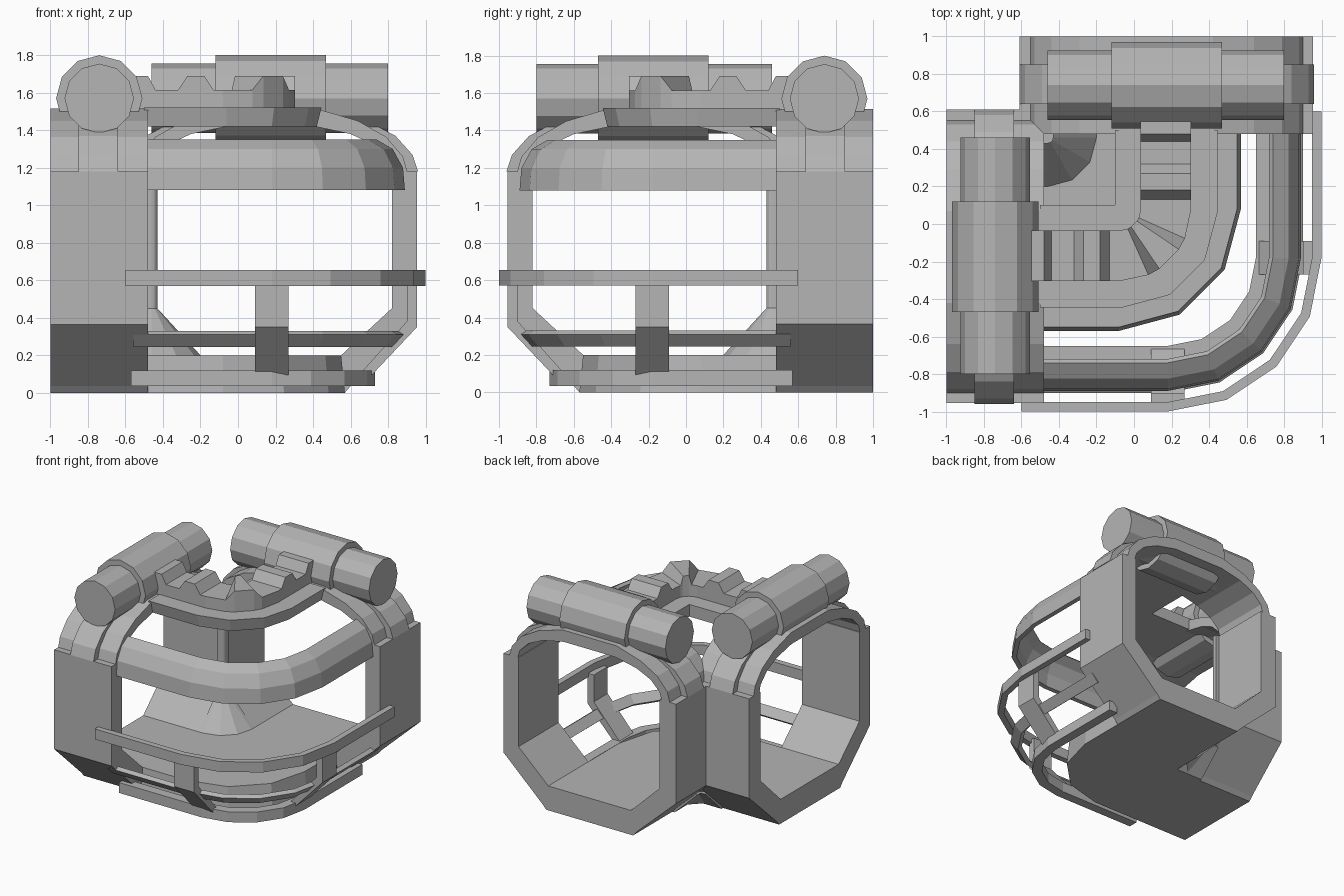
import bpy, bmesh, math

if "Cube" in bpy.data.objects:
    bpy.data.objects.remove(bpy.data.objects["Cube"])

grey = bpy.data.materials.new("plain grey")
grey.diffuse_color = (0.46, 0.46, 0.46, 1)
grey.use_nodes = True
grey.node_tree.nodes["Principled BSDF"].inputs["Base Color"].default_value = grey.diffuse_color


def loft(name, rings):
    """Solid skinned through a row of closed rings."""
    bm = bmesh.new()
    loops = [[bm.verts.new(p) for p in r] for r in rings]
    for a, b in zip(loops, loops[1:]):
        n = len(a)
        for i in range(n):
            j = (i + 1) % n
            bm.faces.new((a[i], a[j], b[j], b[i]))
    bm.faces.new(loops[0])
    bm.faces.new(loops[-1][::-1])
    bmesh.ops.remove_doubles(bm, verts=bm.verts, dist=0.0005)
    bmesh.ops.recalc_face_normals(bm, faces=bm.faces)
    me = bpy.data.meshes.new(name)
    bm.to_mesh(me)
    bm.free()
    me.materials.append(grey)
    ob = bpy.data.objects.new(name, me)
    bpy.context.collection.objects.link(ob)


def both(name, rings):
    """Rings of (along, outward, z), built once per leg of the corner."""
    loft(name + "_left", [[(u, -d, z) for u, d, z in r] for r in rings])
    loft(name + "_back", [[(d, -u, z) for u, d, z in r] for r in rings])


def prism(name, prof, u0, u1):
    both(name, [[(u, d, z) for d, z in prof] for u in (u0, u1)])


def corner_point(d, c, deg):
    r = max(d - c, 0)
    a = math.radians(deg)
    return d - r + r * math.sin(a), -(d - r) - r * math.cos(a)


def sweep(name, prof, x0, c, n):
    """Profile (outward, z) swept round the bend, arc centre at (c, -c)."""
    rings = [[(x0, -d, z) for d, z in prof]]
    for k in range(n + 1):
        rings.append([(*corner_point(d, c, 90 * k / n), z) for d, z in prof])
    rings.append([(d, -x0, z) for d, z in prof])
    loft(name, rings)


MID = 0.175


def arch(half):
    """Mirror half an arch about the passage centre."""
    return half + [(2 * MID - d, z) for d, z in half[::-1]]


# Doorway frames: lower U shape
prism("doorway_frame", [
    (0.955, 1.18), (0.955, 0.365), (0.6, 0.035), (0.57, 0), (-0.22, 0), (-0.25, 0.035),
    (-0.61, 0.365), (-0.61, 1.18), (-0.46, 1.18), (-0.46, 0.45), (-0.2, 0.2),
    (0.55, 0.2), (0.82, 0.45), (0.82, 1.18)], -1, -0.48)

# Doorway arches and the raised band over each
inner = arch([(0.83, 1.17), (0.81, 1.24), (0.73, 1.32), (0.6, 1.38), (0.41, 1.42)])[::-1]
outer = arch([(0.905, 1.17), (0.88, 1.26), (0.79, 1.365), (0.64, 1.45), (0.42, 1.515)])
prism("doorway_arch", outer + inner, -1, -0.48)
band = arch([(0.96, 1.18), (0.93, 1.27), (0.84, 1.37), (0.67, 1.46), (0.43, 1.525)])
prism("arch_band", band + inner, -0.85, -0.64)

# Floor slab and inner corner column with a flared foot
sweep("floor", [(-0.24, 0), (0.57, 0), (0.55, 0.2), (-0.45, 0.2)], -0.49, -0.08, 3)
sweep("inner_column", [(-0.2, 0.2), (-0.43, 0.45), (-0.43, 1.18), (-0.485, 1.18),
                       (-0.485, 0.27), (-0.22, 0.01)], -0.49, -0.46, 3)

# Ceiling slab
sweep("ceiling", [(-0.1, 1.42), (0.42, 1.42), (0.445, 1.52), (-0.1, 1.52)], -0.5, -0.06, 3)

# Toothed rack on the ceiling
LO, HI = 1.615, 1.69
leg = [(-0.55, HI), (-0.48, HI), (-0.44, LO), (-0.32, LO), (-0.27, HI), (-0.18, HI), (-0.13, LO)]
bend = [(0, LO), (24, LO), (34, HI), (56, HI), (66, LO), (90, LO)]


def rack_ring(p, q, z):
    return [(*p, 1.5), (*q, 1.5), (*q, z), (*p, z)]


D0, D1 = 0.035, 0.305
rings = [rack_ring((x, -D0), (x, -D1), z) for x, z in leg]
rings += [rack_ring(corner_point(D0, -0.08, a), corner_point(D1, -0.08, a), z) for a, z in bend]
rings += [rack_ring((D0, -x), (D1, -x), z) for x, z in leg[::-1]]
loft("toothed_rack", rings)

# Curved window cover and outer rails
sweep("window_cover", [(0.89, 1.08), (0.88, 1.2), (0.825, 1.3), (0.74, 1.35),
                       (0.72, 1.33), (0.79, 1.28), (0.84, 1.19), (0.85, 1.08)], -0.5, 0.18, 4)
sweep("upper_rail", [(0.95, 0.57), (1, 0.57), (1, 0.655), (0.95, 0.655)], -0.6, 0.18, 4)
sweep("middle_rail", [(0.9, 0.31), (0.84, 0.245), (0.81, 0.27), (0.87, 0.33)], -0.56, 0.18, 4)
sweep("lower_rail", [(0.65, 0.035), (0.73, 0.035), (0.73, 0.12), (0.65, 0.12)], -0.57, 0.18, 4)

# Bent posts joining the rails
prism("rail_post", [(0.955, 0.6), (0.955, 0.35), (0.69, 0.07), (0.65, 0.1),
                    (0.9, 0.38), (0.9, 0.6)], 0.09, 0.27)


# Roof tanks: slim barrel with a wider sleeve
def barrel(name, r, d0, d1):
    circle = [(math.sin(math.tau * k / 12) * r, math.cos(math.tau * k / 12) * r) for k in range(12)]
    both(name, [[(-0.74 + a, d, 1.57 + b) for a, b in circle] for d in (d0, d1)])


barrel("tank", 0.185, -0.46, 0.8)
barrel("tank_sleeve", 0.23, -0.12, 0.47)
